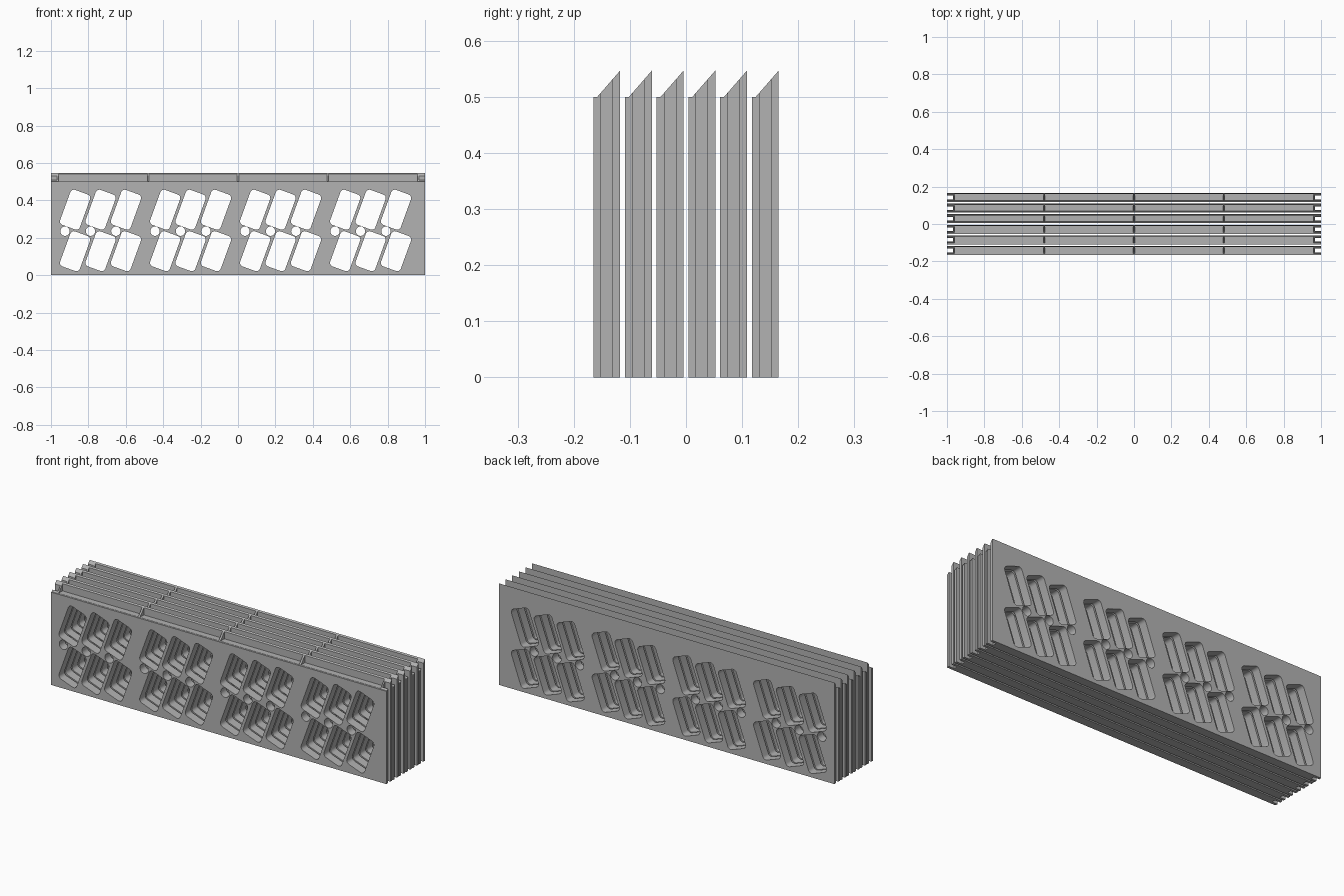
import bpy, bmesh
from math import sin, cos, pi, radians
from mathutils import Vector, Matrix

cube = bpy.data.objects.get("Cube")
if cube:
    bpy.data.objects.remove(cube, do_unlink=True)

PANELS, PITCH, THICK = 6, 0.0565, 0.048
LEDGE, TOP = 0.5, 0.547
HALF = THICK / 2

grey = bpy.data.materials.new("panel grey")
grey.use_nodes = True
colour = (0.45, 0.45, 0.45, 1)
grey.diffuse_color = colour
grey.node_tree.nodes["Principled BSDF"].inputs["Base Color"].default_value = colour


def prism(bm, outline, step):
    """Extrude a closed outline of 3D points along a vector."""
    face = bm.faces.new([bm.verts.new(p) for p in outline])
    new = bmesh.ops.extrude_face_region(bm, geom=[face])["geom"]
    bmesh.ops.translate(bm, vec=step, verts=[v for v in new if isinstance(v, bmesh.types.BMVert)])


def box(bm, low, high):
    (x0, y0, z0), (x1, y1, z1) = low, high
    prism(bm, [(x0, y0, z0), (x1, y0, z0), (x1, y1, z0), (x0, y1, z0)], Vector((0, 0, z1 - z0)))


def through_hole(bm, x, z, w, h, r, tilt, seg):
    """Rounded rectangle cutter through the panel thickness."""
    turn = Matrix.Rotation(tilt, 3, 'Y')
    pts = []
    for k, (sx, sz) in enumerate([(1, 1), (-1, 1), (-1, -1), (1, -1)]):
        for s in range(seg):
            a = (k + s / (seg - 1)) * pi / 2
            p = Vector((sx * (w / 2 - r) + r * cos(a), 0, sz * (h / 2 - r) + r * sin(a)))
            pts.append(turn @ p + Vector((x, -0.05, z)))
    prism(bm, pts, Vector((0, 0.1, 0)))


def round_hole(bm, x, z, r, seg):
    pts = [(x + r * cos(2 * pi * i / seg), -0.05, z + r * sin(2 * pi * i / seg)) for i in range(seg)]
    prism(bm, pts, Vector((0, 0.1, 0)))


def make_object(name, bm):
    bmesh.ops.recalc_face_normals(bm, faces=bm.faces)
    mesh = bpy.data.meshes.new(name)
    bm.to_mesh(mesh)
    bm.free()
    ob = bpy.data.objects.new(name, mesh)
    bpy.context.collection.objects.link(ob)
    return ob


# Solid panel with a sloping top
bm = bmesh.new()
profile = [(-HALF, 0), (HALF, 0), (HALF, TOP), (-HALF + 0.007, LEDGE), (-HALF, LEDGE)]
prism(bm, [(-1, y, z) for y, z in profile], Vector((2, 0, 0)))
panel = make_object("slotted_panel_1", bm)
panel.data.materials.append(grey)

# Cutters: top bays between ribs, end grooves, slanted windows, round holes
bm = bmesh.new()
edges = [-0.96, -0.48, 0, 0.48, 0.96]
for i in range(4):
    left = edges[i] + (0.005 if i else 0)
    right = edges[i + 1] - (0.005 if i < 3 else 0)
    box(bm, (left, -0.05, LEDGE + 0.001), (right, HALF - 0.006, 0.6))
for side in (-1, 1):
    xs = sorted((side * 0.967, side * 1.05))
    box(bm, (xs[0], -0.01, -0.1), (xs[1], 0.01, 0.7))
for group in range(4):
    for col in range(3):
        x = -0.871 + group * 0.4813 + col * 0.136
        for z in (0.35, 0.128):
            through_hole(bm, x, z, 0.112, 0.199, 0.02, radians(20), 6)
        round_hole(bm, x - 0.054, 0.235, 0.025, 24)
cutter = make_object("panel_cutter", bm)
cutter.hide_render = True

# Cut the panel and keep the finished mesh
mod = panel.modifiers.new("cut", 'BOOLEAN')
mod.operation = 'DIFFERENCE'
mod.solver = 'EXACT'
mod.object = cutter
graph = bpy.context.evaluated_depsgraph_get()
finished = bpy.data.meshes.new_from_object(panel.evaluated_get(graph))
panel.modifiers.clear()
panel.data = finished
finished.materials.clear()
finished.materials.append(grey)
for poly in finished.polygons:
    poly.material_index = 0
bpy.data.objects.remove(cutter, do_unlink=True)

bpy.ops.object.select_all(action='DESELECT')
panel.select_set(True)
bpy.context.view_layer.objects.active = panel
bpy.ops.object.shade_smooth_by_angle(angle=radians(25))

# Row of identical panels from front to back
for i in range(PANELS):
    ob = panel if i == 0 else panel.copy()
    if i:
        ob.name = f"slotted_panel_{i + 1}"
        bpy.context.collection.objects.link(ob)
    ob.location.y = (i - (PANELS - 1) / 2) * PITCH
